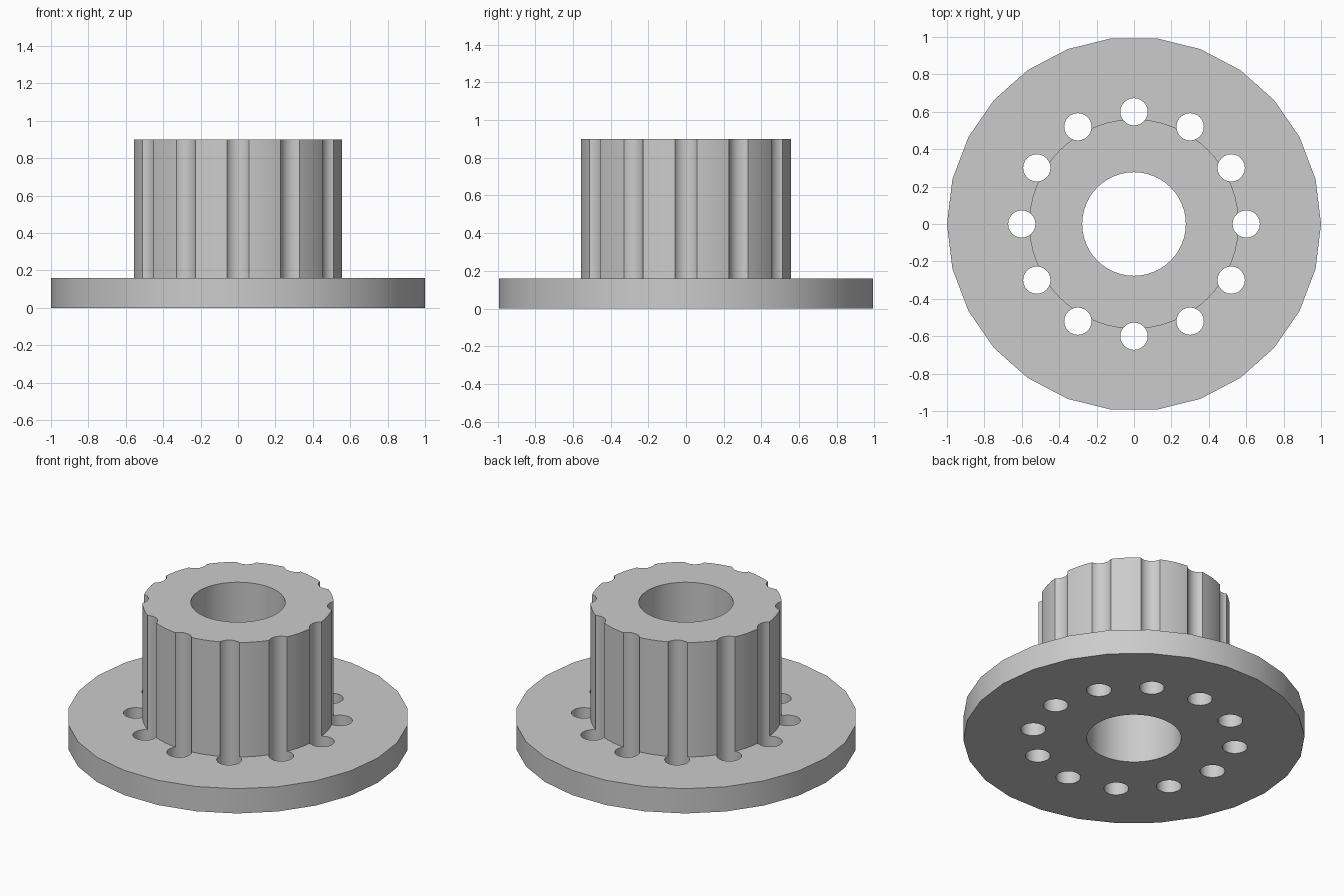
import bpy
import math

cube = bpy.data.objects.get("Cube")
if cube:
    bpy.data.objects.remove(cube, do_unlink=True)

FLANGE_TOP, HUB_TOP = 0.16, 0.9
PIN_COUNT, PIN_RING, PIN_RADIUS = 12, 0.6, 0.073

grey = bpy.data.materials.new("plain grey")
grey.use_nodes = True
colour = (0.6, 0.6, 0.6, 1)
grey.diffuse_color = colour
grey.node_tree.nodes["Principled BSDF"].inputs["Base Color"].default_value = colour


def cylinder(name, radius, bottom, top, sides, x=0, y=0):
    """Upright cylinder with its first corner on the +x axis."""
    bpy.ops.mesh.primitive_cylinder_add(
        vertices=sides, radius=radius, depth=top - bottom,
        location=(x, y, (bottom + top) / 2))
    ob = bpy.context.object
    ob.name = ob.data.name = name
    bpy.ops.object.transform_apply(location=True, rotation=False, scale=False)
    # Turn the corners so they lie on the x axis
    for v in ob.data.vertices:
        dx, dy = v.co.x - x, v.co.y - y
        v.co.x, v.co.y = x + dy, y - dx
    ob.data.materials.append(grey)
    return ob


def combine(target, tool, operation):
    """Apply a boolean and discard its tool."""
    tool.hide_render = True
    mod = target.modifiers.new(operation, "BOOLEAN")
    mod.operation, mod.solver, mod.object = operation, "EXACT", tool
    bpy.context.view_layer.objects.active = target
    bpy.ops.object.modifier_apply(modifier=mod.name)
    bpy.data.objects.remove(tool, do_unlink=True)


# Broad faceted flange with the round hub on top
body = cylinder("flanged_hub", 1, 0, FLANGE_TOP, 26)
combine(body, cylinder("hub", 0.56, FLANGE_TOP / 2, HUB_TOP, 72), "UNION")

# Central bore
combine(body, cylinder("bore_cutter", 0.277, -0.1, HUB_TOP + 0.1, 48), "DIFFERENCE")

# Ring of holes that also flute the side of the hub
for i in range(PIN_COUNT):
    a = math.tau * i / PIN_COUNT
    cutter = cylinder("flute_cutter", PIN_RADIUS, -0.1, HUB_TOP + 0.1, 24,
                      PIN_RING * math.cos(a), PIN_RING * math.sin(a))
    combine(body, cutter, "DIFFERENCE")

# Soft walls, crisp rims
bpy.ops.object.select_all(action="DESELECT")
body.select_set(True)
bpy.context.view_layer.objects.active = body
bpy.ops.object.shade_smooth_by_angle(angle=math.radians(30))
